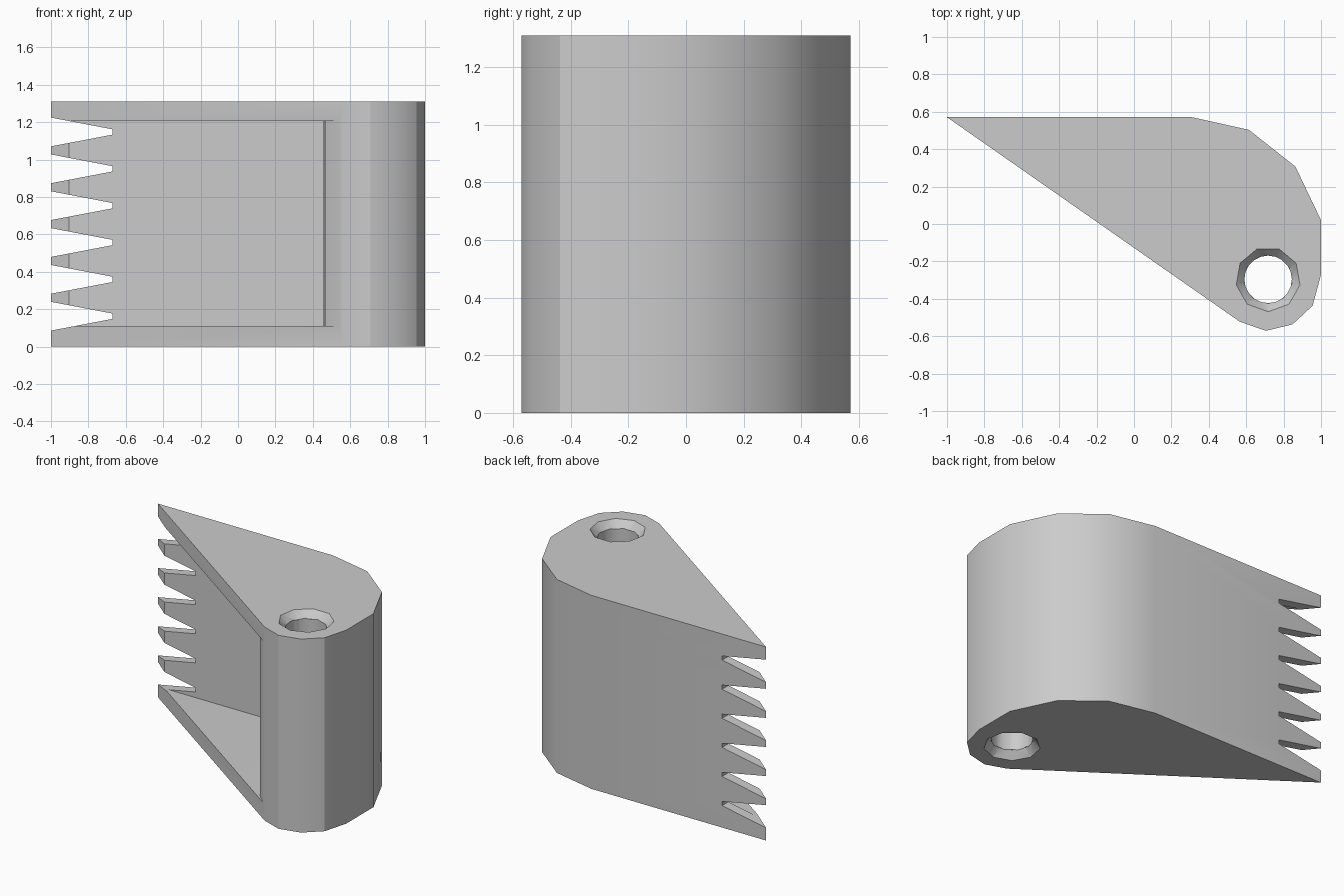
import bpy, bmesh, math
from mathutils import Matrix, Vector

if "Cube" in bpy.data.objects:
    bpy.data.objects.remove(bpy.data.objects["Cube"])

H = 1.31


def finish(name, bm):
    bmesh.ops.recalc_face_normals(bm, faces=bm.faces)
    me = bpy.data.meshes.new(name)
    bm.to_mesh(me)
    bm.free()
    ob = bpy.data.objects.new(name, me)
    bpy.context.collection.objects.link(ob)
    return ob


def prism(name, points, direction):
    """Extrude a closed outline of 3D points along a direction."""
    bm = bmesh.new()
    face = bm.faces.new([bm.verts.new(p) for p in points])
    ext = bmesh.ops.extrude_face_region(bm, geom=[face])
    verts = [v for v in ext["geom"] if isinstance(v, bmesh.types.BMVert)]
    bmesh.ops.translate(bm, verts=verts, vec=Vector(direction))
    return finish(name, bm)


def cone(name, sides, r_low, r_high, z0, z1):
    """Frustum around the pivot axis, first corner pointing to -x."""
    bm = bmesh.new()
    mat = Matrix.Translation((0.717, -0.296, (z0 + z1) / 2)) @ Matrix.Rotation(math.pi, 4, 'Z')
    bmesh.ops.create_cone(bm, cap_ends=True, segments=sides, radius1=r_low,
                          radius2=r_high, depth=z1 - z0, matrix=mat)
    return finish(name, bm)


# Main wedge with rounded hub end
outline = [(-1, 0.571), (0.31, 0.571), (0.615, 0.503), (0.863, 0.307), (1, 0.02),
           (1, -0.27), (0.955, -0.437), (0.847, -0.537), (0.705, -0.571), (0.565, -0.522)]
body = prism("toothed_wedge_bracket", [(x, y, 0) for x, y in outline], (0, 0, H))
cutters = []

# Pocket between the two end plates, open on the slanted side
pocket = [(-1.2, 0.504), (0.455, 0.504), (0.465, -0.43), (0.57, -0.535), (0.57, -0.8), (-1.2, -0.8)]
cutters.append(prism("pocket_cutter", [(x, y, 0.11) for x, y in pocket], (0, 0, 1.095)))

# Tapered notches that leave the row of teeth
for i in range(6):
    zc = H / 2 + (i - 2.5) * 0.197
    wide, narrow = 0.0865, 0.014
    cutters.append(prism("notch_cutter", [(-1.05, -0.2, zc - wide), (-0.67, -0.2, zc - narrow),
                                          (-0.67, -0.2, zc + narrow), (-1.05, -0.2, zc + wide)],
                         (0, 1.0, 0)))

# Pivot bore with a faceted countersink at both ends
d, r, R = 0.05, 0.13, 0.173
e = 0.01
k = (R - r) / d * e
cutters.append(cone("bore_cutter", 20, 0.127, 0.127, -0.1, H + 0.1))
cutters.append(cone("top_countersink_cutter", 9, r, R + k, H - d, H + e))
cutters.append(cone("bottom_countersink_cutter", 9, R + k, r, -e, d))

# Apply the cuts, then clear the helpers
bpy.context.view_layer.objects.active = body
body.select_set(True)
for c in cutters:
    c.hide_render = True
    mod = body.modifiers.new("cut", 'BOOLEAN')
    mod.operation = 'DIFFERENCE'
    mod.solver = 'EXACT'
    mod.object = c
    bpy.ops.object.modifier_apply(modifier=mod.name)
for c in cutters:
    bpy.data.objects.remove(c)

# Smooth hub, crisp edges elsewhere
bpy.ops.object.select_all(action='DESELECT')
body.select_set(True)
bpy.context.view_layer.objects.active = body
bpy.ops.object.shade_smooth_by_angle(angle=math.radians(32))
